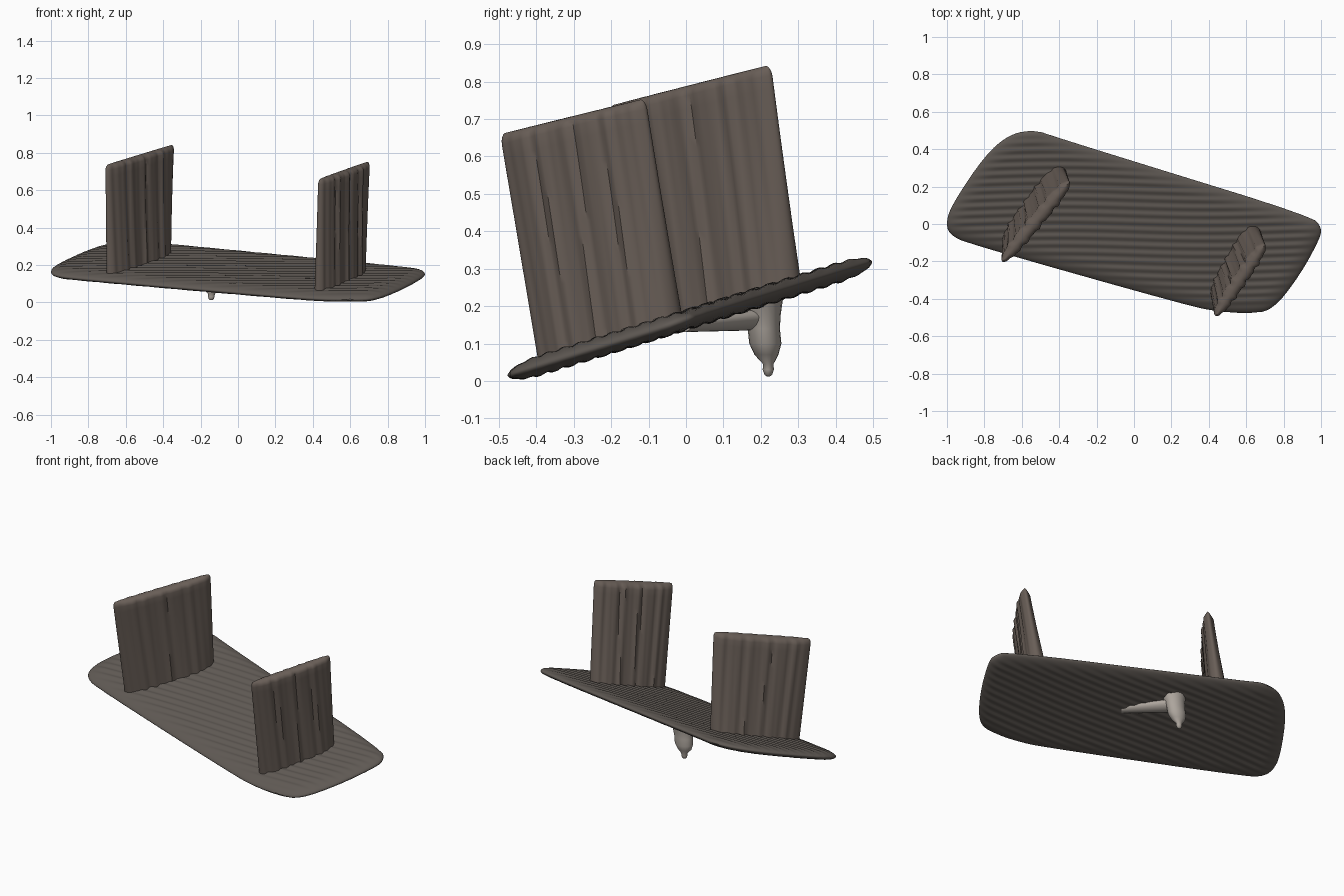
import bpy, math
from mathutils import Vector

if "Cube" in bpy.data.objects:
    bpy.data.objects.remove(bpy.data.objects["Cube"])


def make(name, verts, faces, color):
    me = bpy.data.meshes.new(name)
    me.from_pydata(verts, [], faces)
    ob = bpy.data.objects.new(name, me)
    bpy.context.collection.objects.link(ob)
    mat = bpy.data.materials.new(name + "_color")
    mat.diffuse_color = (*color, 1)
    mat.use_nodes = True
    mat.node_tree.nodes["Principled BSDF"].inputs["Base Color"].default_value = mat.diffuse_color
    me.materials.append(mat)
    bpy.context.view_layer.objects.active = ob
    ob.select_set(True)
    bpy.ops.object.mode_set(mode='EDIT')
    bpy.ops.mesh.select_all(action='SELECT')
    bpy.ops.mesh.remove_doubles(threshold=0.0002)
    bpy.ops.mesh.normals_make_consistent(inside=False)
    bpy.ops.object.mode_set(mode='OBJECT')
    bpy.ops.object.shade_smooth_by_angle(angle=math.radians(50))
    ob.select_set(False)
    return ob


def loft(name, rings, color):
    """Skin a stack of equal-sized closed rings and cap both ends."""
    n = len(rings[0])
    verts = [p for r in rings for p in r]
    faces = [(i * n + j, i * n + (j + 1) % n, (i + 1) * n + (j + 1) % n, (i + 1) * n + j)
             for i in range(len(rings) - 1) for j in range(n)]
    faces += [tuple(range(n)), tuple(range(len(verts) - n, len(verts)))]
    return make(name, verts, faces, color)


def plane_z(y):
    return 0.163 + 0.31 * y


# Tilted base board: rounded outline, thin at the rim, rippled wood grain
outline = [(-1, 0.0), (-0.975, -0.06), (-0.88, -0.105), (0.3, -0.44), (0.46, -0.47), (0.62, -0.48),
           (0.74, -0.46), (0.88, -0.28), (0.99, -0.08), (1.0, -0.02), (0.95, 0.04), (0.0, 0.335),
           (-0.43, 0.47), (-0.53, 0.505), (-0.66, 0.48), (-0.79, 0.37), (-0.97, 0.1)]
for _ in range(2):
    outline = [(a[0] + (b[0] - a[0]) * t, a[1] + (b[1] - a[1]) * t)
               for a, b in zip(outline, outline[1:] + outline[:1]) for t in (0.25, 0.75)]
xmax = max(p[0] for p in outline)
xmin = min(p[0] for p in outline)
outline = [((x - (xmax + xmin) / 2) * 2 / (xmax - xmin), y) for x, y in outline]
segs = list(zip(outline, outline[1:] + outline[:1]))
ylo, yhi = min(p[1] for p in outline), max(p[1] for p in outline)


def span(y):
    xs = [a[0] + (b[0] - a[0]) * (y - a[1]) / (b[1] - a[1])
          for a, b in segs if a[1] != b[1] and min(a[1], b[1]) <= y <= max(a[1], b[1])]
    return min(xs), max(xs)


def rim(x, y):
    best = 9
    for a, b in segs:
        ex, ey = b[0] - a[0], b[1] - a[1]
        t = ((x - a[0]) * ex + (y - a[1]) * ey) / (ex * ex + ey * ey)
        t = max(0, min(1, t))
        best = min(best, math.hypot(x - a[0] - t * ex, y - a[1] - t * ey))
    return best


rows, cols = 130, 44
top, bottom = [], []
for i in range(rows + 1):
    y = ylo + 0.0003 + (yhi - ylo - 0.0006) * i / rows
    x0, x1 = span(y)
    for j in range(cols + 1):
        x = x0 + (x1 - x0) * (1 - math.cos(math.pi * j / cols)) / 2
        k = min(1, rim(x, y) / 0.09)
        h = 0.027 * math.sqrt(k * (2 - k))
        r = 0.003 * k * math.sin(y * 150 + 1.2 * math.sin(x * 4))
        z = plane_z(y)
        top.append((x, y, z + h + r))
        bottom.append((x, y, z - h + r))
faces, off, w = [], len(top), cols + 1
for i in range(rows):
    for j in range(cols):
        q = (i * w + j, i * w + j + 1, (i + 1) * w + j + 1, (i + 1) * w + j)
        faces += [q, tuple(v + off for v in reversed(q))]
make("base_board", top + bottom, faces, (0.115, 0.1, 0.088))


# Upright panels: slightly tapered slabs with vertical grooves and rounded tops
def panel(name, base_a, base_b, top_a, top_b):
    ba, bb = (Vector((*p, plane_z(p[1]))) for p in (base_a, base_b))
    ta, tb = Vector(top_a), Vector(top_b)
    d = (tb - ta).xy.normalized()
    side = Vector((-d.y, d.x, 0))
    n, rings = 48, []
    steps = [(i / 16 * 0.95, 1.0) for i in range(17)]
    steps += [(0.95 + 0.05 * math.sin(a), math.cos(a)) for a in (0.4, 0.8, 1.15, 1.4, 1.55)]
    for v, shrink in steps:
        a, b = ba.lerp(ta, v), bb.lerp(tb, v)
        ring = []
        for s in (1, -1):
            for j in range(n):
                u = (1 - s * math.cos(math.pi * j / n)) / 2
                e = 2 * u - 1
                base_t = 0.09 + 0.05 * u
                t = base_t + (0.072 - base_t) * (1 - (1 - v) ** 1.5)
                t *= math.sqrt(max(0, 1 - e ** 4)) * shrink
                groove = 0.004 * shrink * (1 - e ** 4) * (math.sin(u * 41 + v * 1.5)
                                                          + math.sin(u * 67 + s + 2 * v))
                inset = (1 - shrink) * 0.03
                uu = inset + u * (1 - 2 * inset)
                ring.append(a.lerp(b, uu) + side * s * (t / 2 + groove))
        rings.append(ring)
    loft(name, rings, (0.14, 0.112, 0.095))


panel("left_panel", (-0.695, -0.10), (-0.375, 0.30), (-0.705, -0.205, 0.735), (-0.345, 0.225, 0.845))
panel("right_panel", (0.42, -0.39), (0.66, -0.015), (0.435, -0.495, 0.66), (0.70, -0.11, 0.755))


# Pale knob hanging below the board: (centre x, y, z, radius x, radius y)
pale = (0.42, 0.38, 0.34)
knob = [(-0.12, 0.19, 0.225, 0.075, 0.07), (-0.125, 0.205, 0.175, 0.06, 0.048),
        (-0.13, 0.208, 0.14, 0.056, 0.043), (-0.135, 0.212, 0.1, 0.055, 0.043),
        (-0.14, 0.215, 0.07, 0.042, 0.032), (-0.142, 0.22, 0.045, 0.018, 0.014),
        (-0.143, 0.22, 0.03, 0.018, 0.015), (-0.143, 0.22, 0.016, 0.012, 0.01),
        (-0.143, 0.22, 0.012, 0.004, 0.004)]
loft("knob", [[(x + rx * math.cos(t), y + ry * math.sin(t), z)
               for t in (k * math.tau / 20 for k in range(20))] for x, y, z, rx, ry in knob], pale)

# Low ridge running from the knob along the underside
start, end = Vector((0.09, 0.0, 0.148)), Vector((-0.12, 0.19, 0.165))
across = Vector((0.67, 0.74, 0.23))
ridge = []
for i in range(11):
    s = i / 10
    r = 0.034 * (0.7 + 0.5 * s)
    ridge.append([start.lerp(end, s) + across * r * math.cos(t) + Vector((0, 0, r * 0.7 * math.sin(t)))
                  for t in (k * math.tau / 16 for k in range(16))])
loft("under_ridge", ridge, pale)
